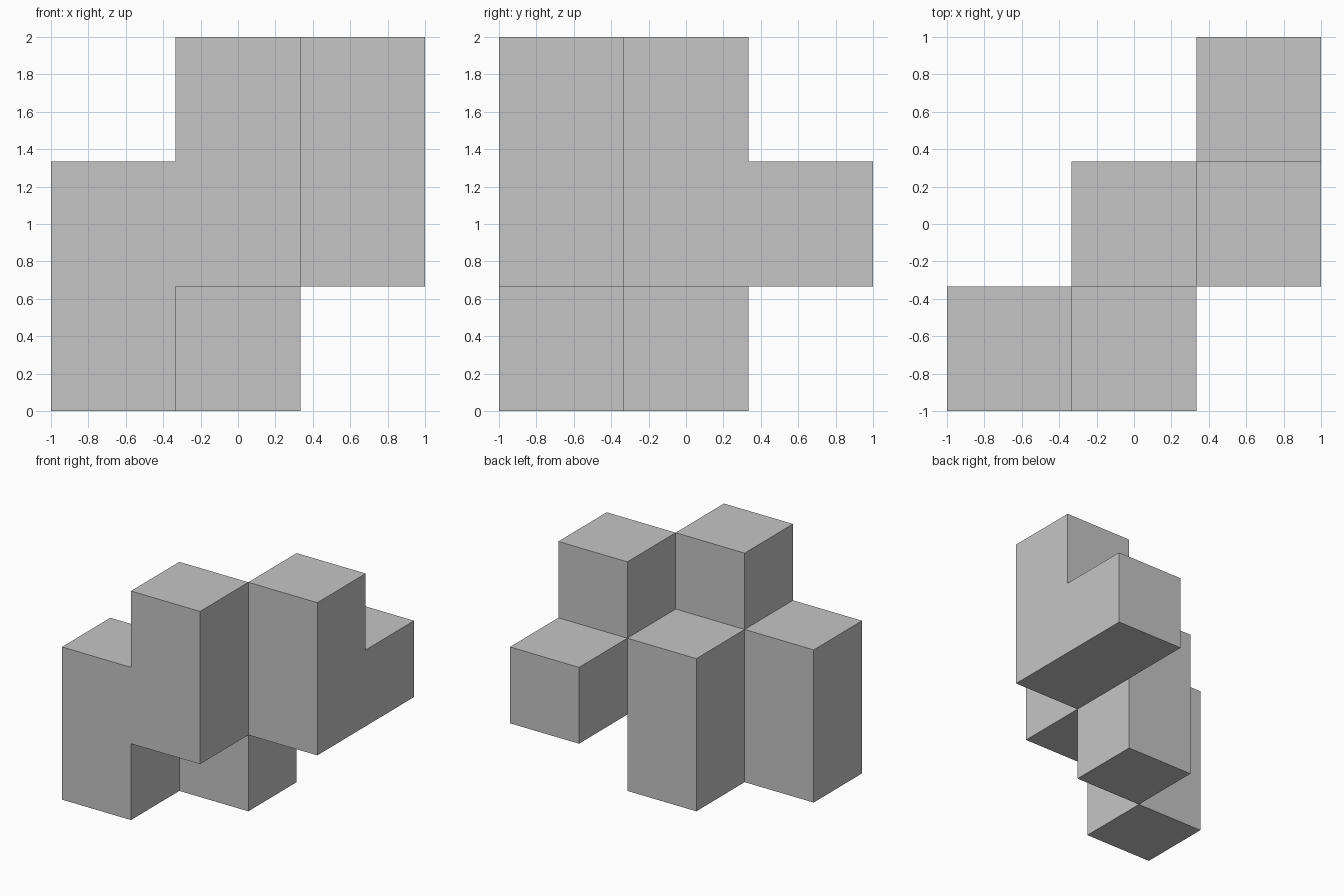
import bpy
import bmesh
from mathutils import Vector

default = bpy.data.objects.get("Cube")
if default:
    bpy.data.objects.remove(default, do_unlink=True)

CELL = 2 / 3

# Plain grey material
grey = bpy.data.materials.new("plain_grey")
grey.use_nodes = True
colour = (0.56, 0.56, 0.56, 1)
grey.diffuse_color = colour
grey.node_tree.nodes["Principled BSDF"].inputs["Base Color"].default_value = colour

# Columns on a three by three grid: (x, y) -> (lowest level, top level)
columns = {
    (0, 0): (0, 2),
    (1, 0): (1, 3),
    (1, 1): (0, 2),
    (2, 1): (1, 3),
    (2, 2): (1, 2),
}
cells = {(x, y, z) for (x, y), (low, top) in columns.items() for z in range(low, top)}


def add_outer_faces(bm, cell):
    """Add only the sides of a cell that no neighbour covers."""
    centre = (Vector(cell) - Vector((1, 1, 1))) * CELL + Vector((0, 0, 1))
    for axis in range(3):
        for sign in (-1, 1):
            neighbour = list(cell)
            neighbour[axis] += sign
            if tuple(neighbour) in cells:
                continue
            normal, u, v = Vector(), Vector(), Vector()
            normal[axis] = sign
            u[(axis + 1) % 3] = 1
            v[(axis + 2) % 3] = sign
            corners = (-u - v, u - v, u + v, v - u)
            bm.faces.new([bm.verts.new(centre + (normal + c) * CELL / 2) for c in corners])


# Stepped block body
bm = bmesh.new()
for cell in sorted(cells):
    add_outer_faces(bm, cell)
bmesh.ops.remove_doubles(bm, verts=bm.verts, dist=0.001)
# Merge flush cell sides into single flat faces
bmesh.ops.dissolve_limit(bm, angle_limit=0.01, verts=bm.verts, edges=bm.edges)

mesh = bpy.data.meshes.new("stepped_block")
bm.to_mesh(mesh)
bm.free()
mesh.materials.append(grey)
block = bpy.data.objects.new("stepped_block", mesh)
bpy.context.collection.objects.link(block)
